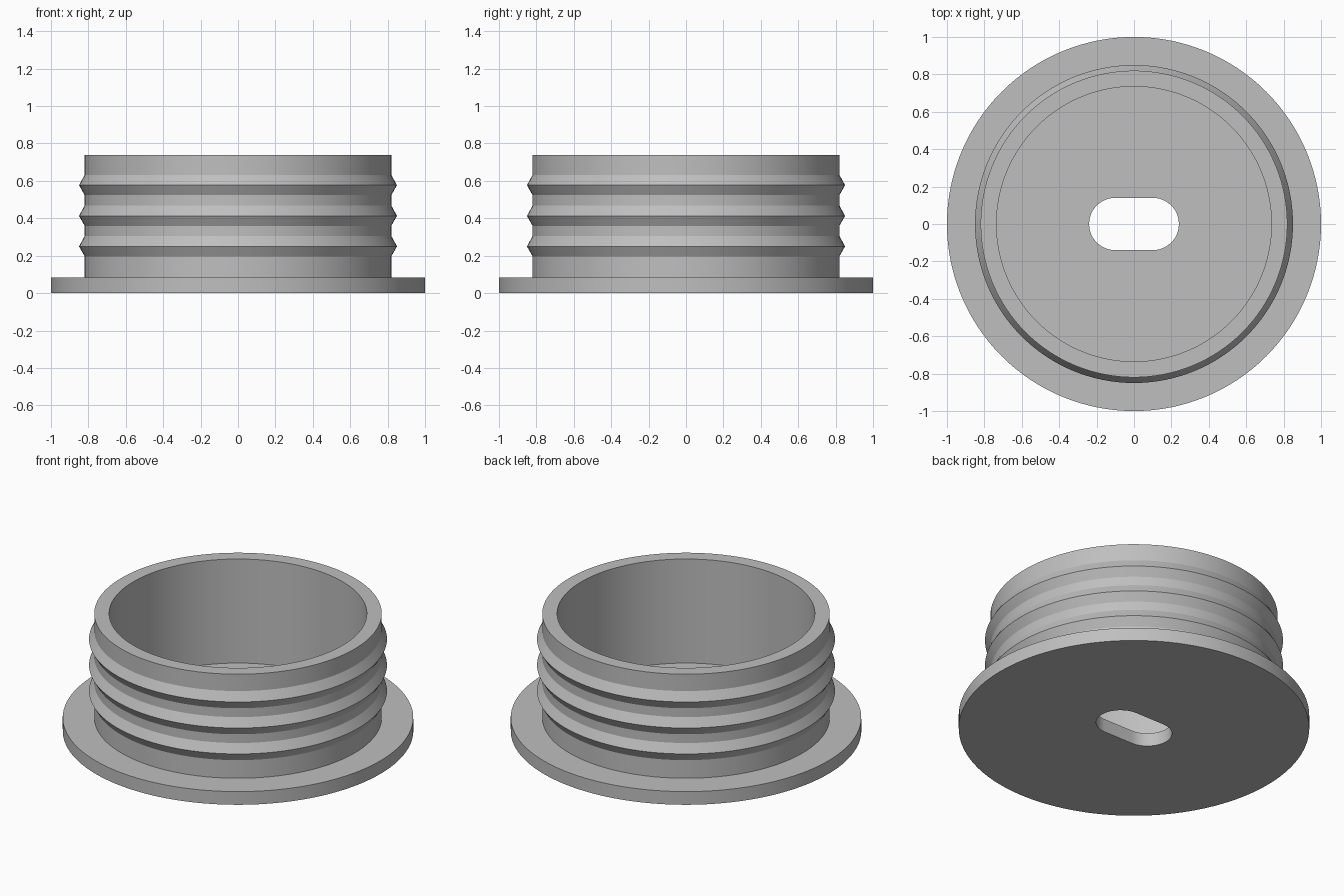
import bpy, bmesh, math
from mathutils import Vector, Matrix

cube = bpy.data.objects.get("Cube")
if cube:
    bpy.data.objects.remove(cube, do_unlink=True)

SEGMENTS = 128
FLANGE_TOP, RIM_TOP = 0.083, 0.738
WALL_OUT, WALL_IN, RIDGE = 0.82, 0.735, 0.85

grey = bpy.data.materials.new("plain grey")
grey.use_nodes = True
colour = (0.52, 0.52, 0.52, 1)
grey.diffuse_color = colour
grey.node_tree.nodes["Principled BSDF"].inputs["Base Color"].default_value = colour


def add_object(name, bm):
    bmesh.ops.recalc_face_normals(bm, faces=bm.faces)
    mesh = bpy.data.meshes.new(name)
    bm.to_mesh(mesh)
    bm.free()
    mesh.materials.append(grey)
    obj = bpy.data.objects.new(name, mesh)
    bpy.context.collection.objects.link(obj)
    return obj


def lathe(name, profile):
    """Revolve (radius, height) points; the open ends become flat discs."""
    bm = bmesh.new()
    rings = []
    for r, z in profile:
        angles = [math.tau * i / SEGMENTS for i in range(SEGMENTS)]
        rings.append([bm.verts.new((r * math.cos(a), r * math.sin(a), z)) for a in angles])
    for low, high in zip(rings, rings[1:]):
        for i in range(SEGMENTS):
            j = (i + 1) % SEGMENTS
            bm.faces.new((low[i], low[j], high[j], high[i]))
    bm.faces.new(rings[0])
    bm.faces.new(rings[-1])
    return add_object(name, bm)


def slot_cutter(half_length, radius, steps=24):
    """Upright prism with a rounded-end slot outline."""
    bm = bmesh.new()
    outline = []
    for side in (1, -1):
        for i in range(steps + 1):
            a = math.pi * i / steps - math.pi / 2
            outline.append(bm.verts.new((side * (half_length - radius + radius * math.cos(a)),
                                         side * radius * math.sin(a), -0.2)))
    base = bm.faces.new(outline)
    top = bmesh.ops.extrude_face_region(bm, geom=[base])["geom"]
    bmesh.ops.translate(bm, vec=(0, 0, 0.5), verts=[v for v in top if isinstance(v, bmesh.types.BMVert)])
    return add_object("slot_cutter", bm)


# Flange, ridged outer wall, rim, inner wall and floor in one profile
profile = [(1, 0), (1, FLANGE_TOP), (WALL_OUT, FLANGE_TOP)]
for peak in (0.25, 0.413, 0.577):
    profile += [(WALL_OUT, peak - 0.053), (RIDGE, peak), (WALL_OUT, peak + 0.055)]
profile += [(WALL_OUT, RIM_TOP), (WALL_IN, RIM_TOP), (WALL_IN, FLANGE_TOP)]
plug = lathe("ridged_plug", profile)

# Slot through the floor
cutter = slot_cutter(0.24, 0.14)
cutter.hide_render = True
cut = plug.modifiers.new("slot", 'BOOLEAN')
cut.operation = 'DIFFERENCE'
cut.solver = 'EXACT'
cut.object = cutter
bpy.ops.object.select_all(action='DESELECT')
bpy.context.view_layer.objects.active = plug
plug.select_set(True)
bpy.ops.object.modifier_apply(modifier=cut.name)
bpy.data.objects.remove(cutter, do_unlink=True)

# Smooth round walls with crisp ridges
bpy.ops.object.shade_smooth_by_angle(angle=math.radians(20))
